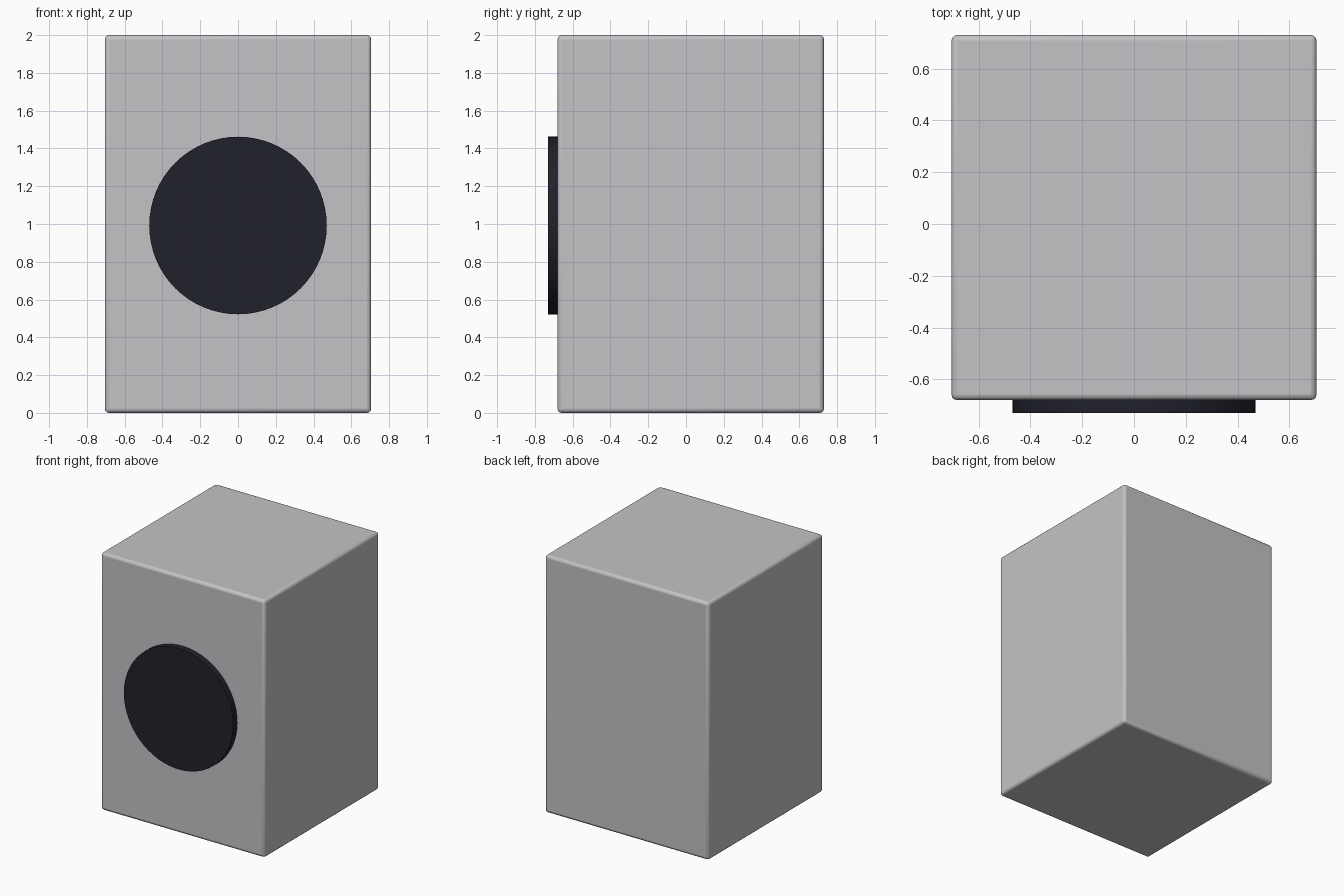
import bpy
import math

cube = bpy.data.objects.get("Cube")
if cube:
    bpy.data.objects.remove(cube, do_unlink=True)


def make_material(name, color):
    mat = bpy.data.materials.new(name)
    mat.use_nodes = True
    mat.diffuse_color = color
    mat.node_tree.nodes["Principled BSDF"].inputs["Base Color"].default_value = color
    return mat


def finish(obj, name, mat):
    obj.name = name
    obj.data.materials.append(mat)
    bpy.ops.object.shade_smooth_by_angle(angle=math.radians(35))


light_grey = make_material("light_grey", (0.55, 0.55, 0.57, 1))
dark_navy = make_material("dark_navy", (0.015, 0.015, 0.025, 1))

# Cabinet: a tall box with softly rounded edges
WIDTH, HEIGHT, CENTRE_Y = 1.41, 2.0, 0.025
bpy.ops.mesh.primitive_cube_add(size=1, location=(0, CENTRE_Y, HEIGHT / 2))
cabinet = bpy.context.object
cabinet.scale = (WIDTH, WIDTH, HEIGHT)
bpy.ops.object.transform_apply(location=False, rotation=False, scale=True)
bevel = cabinet.modifiers.new("rounded_edges", 'BEVEL')
bevel.width = 0.022
bevel.segments = 3
finish(cabinet, "cabinet", light_grey)

# Speaker disc: a raised round plate on the front, sunk slightly into the cabinet
bpy.ops.mesh.primitive_cylinder_add(vertices=64, radius=0.47, depth=0.1,
                                    location=(0, -0.68, 0.992),
                                    rotation=(math.radians(90), 0, 0))
finish(bpy.context.object, "speaker_disc", dark_navy)
